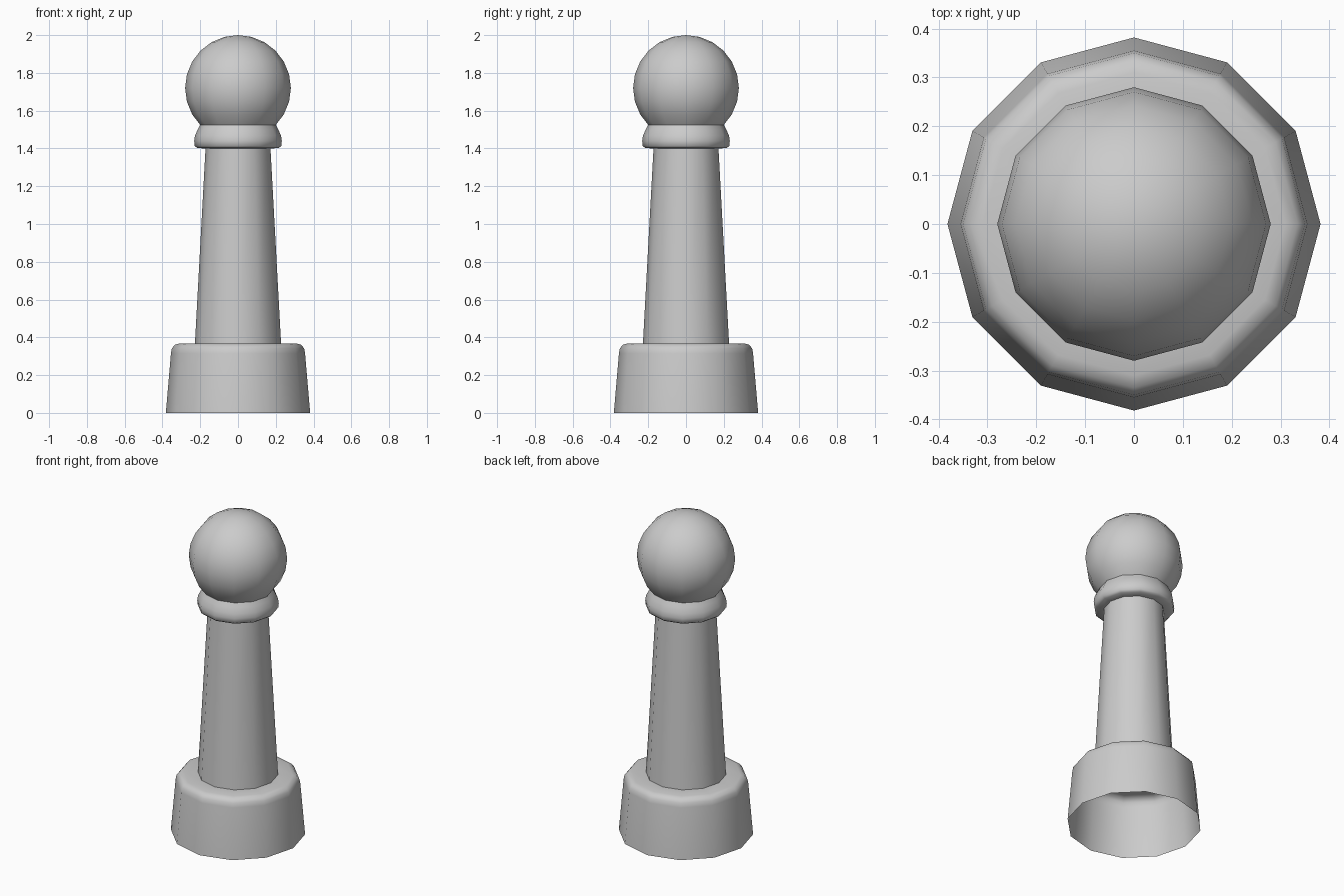
import bpy
import bmesh
from math import cos, sin, pi, radians

default = bpy.data.objects.get("Cube")
if default:
    bpy.data.objects.remove(default, do_unlink=True)

SIDES = 12

grey = bpy.data.materials.new("plain grey")
grey.use_nodes = True
GREY = (0.6, 0.6, 0.6, 1)
grey.diffuse_color = GREY
grey.node_tree.nodes["Principled BSDF"].inputs["Base Color"].default_value = GREY


def lathe(name, profile):
    """Turn a bottom-to-top (radius, height) profile around z; zero radius is a pole."""
    bm = bmesh.new()
    rings = []
    for r, z in profile:
        if r < 1e-4:
            rings.append([bm.verts.new((0, 0, z))] * SIDES)
        else:
            angles = [2 * pi * i / SIDES for i in range(SIDES)]
            rings.append([bm.verts.new((r * cos(a), r * sin(a), z)) for a in angles])
    for low, high in zip(rings, rings[1:]):
        for i in range(SIDES):
            j = (i + 1) % SIDES
            corners = dict.fromkeys((low[i], low[j], high[j], high[i]))
            bm.faces.new(list(corners))
    mesh = bpy.data.meshes.new(name)
    bm.to_mesh(mesh)
    bm.free()
    mesh.materials.append(grey)
    obj = bpy.data.objects.new(name, mesh)
    bpy.context.collection.objects.link(obj)
    bpy.ops.object.select_all(action="DESELECT")
    obj.select_set(True)
    bpy.context.view_layer.objects.active = obj
    bpy.ops.object.shade_smooth_by_angle(angle=radians(50))
    return obj


# Hollow foot, open underneath, with a rounded shoulder
lathe("base", [(0.382, 0), (0.355, 0.315), (0.35, 0.342), (0.335, 0.36),
               (0.31, 0.368), (0.228, 0.368)])

# Tapered column
lathe("shaft", [(0.228, 0.368), (0.172, 1.4)])

# Rounded collar flaring out under the head
lathe("collar", [(0.172, 1.4), (0.215, 1.402), (0.229, 1.413), (0.232, 1.44),
                 (0.228, 1.468), (0.213, 1.5), (0.2, 1.525)])

# Ball head, cut where it meets the collar
R, CENTRE = 0.28, 1.72
lathe("head", [(R * cos(radians(a)), CENTRE + R * sin(radians(a)))
               for a in range(-45, 91, 15)])
